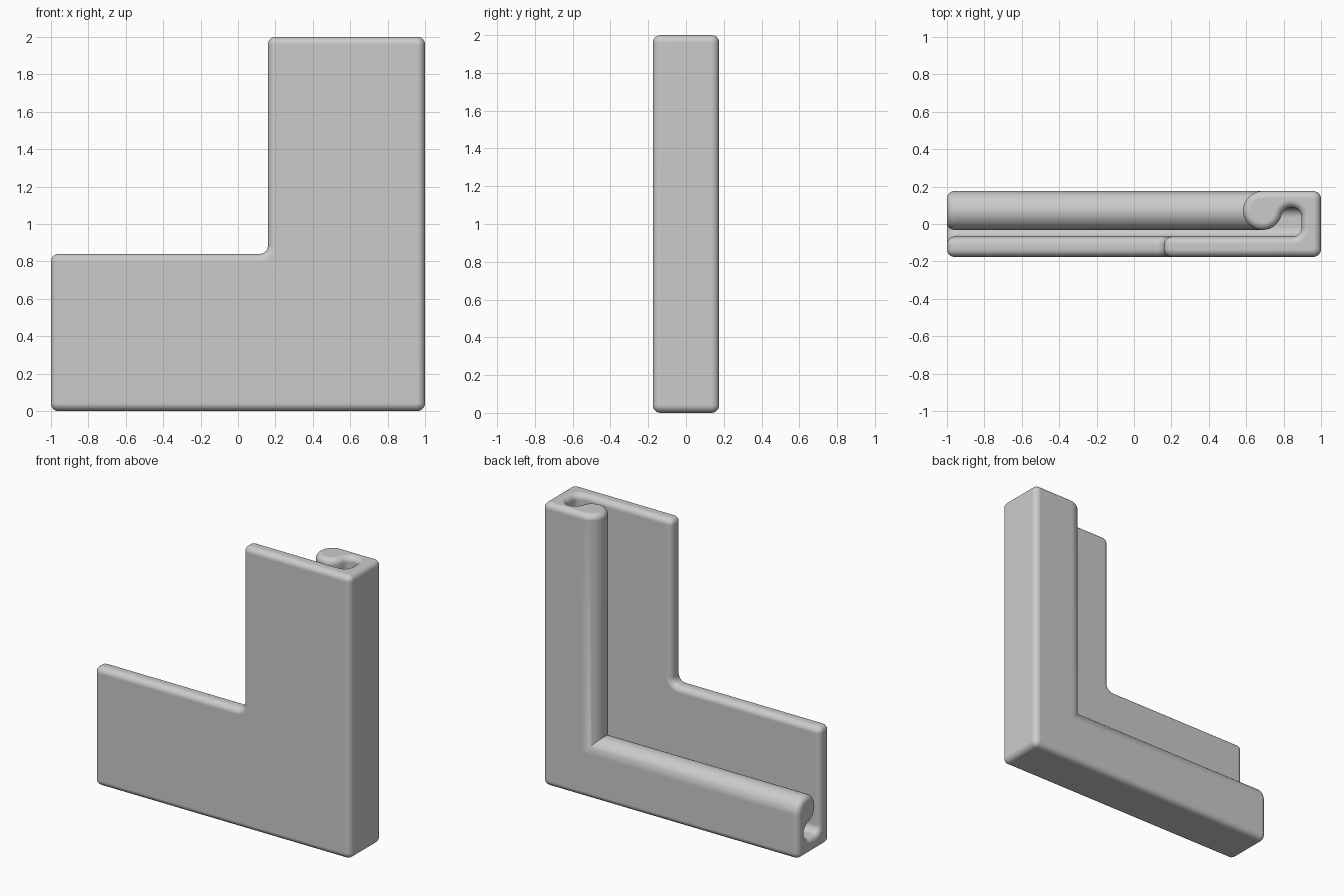
import bpy
import bmesh
from math import sin, cos, radians, pi

cube = bpy.data.objects.get("Cube")
if cube:
    bpy.data.objects.remove(cube)

EDGE = 0.04      # rounding of the arm ends
OUTER = 0.042    # rounding of the outer corner
INNER = 0.885    # centre depth of the plate's inner fillet
STEPS = 6


def arc(cd, cy, r, a0, a1, n=6):
    """Points with outward normals; a falling angle makes a hollow arc."""
    side = 1 if a1 > a0 else -1
    out = []
    for i in range(n + 1):
        a = radians(a0 + (a1 - a0) * i / n)
        out.append((cd + r * cos(a), cy + r * sin(a), side * cos(a), side * sin(a)))
    return out


# Clip cross-section: depth from the outer edge, and y
profile = (
    arc(0.042, -0.134, 0.042, 180, 270)
    + arc(0.798, -0.134, 0.042, 270, 360)        # front plate rim
    + arc(0.798, -0.110, 0.042, 0, 90)
    + arc(0.154, -0.018, 0.050, 270, 180, 8)     # slot floor
    + arc(0.159, 0.034, 0.055, 180, 14, 14)      # slot roof
    + arc(0.313, 0.072, 0.104, 194, 450, 28)     # rolled bead
    + arc(0.042, 0.134, 0.042, 90, 180)
)


def end_ring(k, vertical):
    """One ring of the rounded end of an arm."""
    a = k / STEPS * pi / 2
    inset, s = EDGE * (1 - sin(a)), -1 + EDGE * (1 - cos(a))
    ring = []
    for d, y, nd, ny in profile:
        d, y = d - inset * nd, y - inset * ny
        ring.append((1 - d, y, 1 - s) if vertical else (s, y, d))
    return ring


def corner_ring(k):
    """One ring of the turn: rounded outside, mitred bead, filleted plate."""
    a = k / STEPS * pi / 2
    ring = []
    for d, y, _, _ in profile:
        c = OUTER if d < OUTER else INNER if d > 0.7 else d
        ring.append((1 - c + (c - d) * sin(a), y, c - (c - d) * cos(a)))
    return ring


rings = [end_ring(k, False) for k in range(STEPS + 1)]
rings += [corner_ring(k) for k in range(STEPS + 1)]
rings += [end_ring(k, True) for k in reversed(range(STEPS + 1))]

# Skin the rings and cap both ends
bm = bmesh.new()
loops = [[bm.verts.new(p) for p in ring] for ring in rings]
n = len(profile)
for a, b in zip(loops, loops[1:]):
    for i in range(n):
        j = (i + 1) % n
        bm.faces.new((a[i], a[j], b[j], b[i]))
bm.faces.new(loops[0])
bm.faces.new(loops[-1])
bmesh.ops.remove_doubles(bm, verts=bm.verts, dist=0.0002)
bmesh.ops.recalc_face_normals(bm, faces=bm.faces)

mesh = bpy.data.meshes.new("corner_clip")
bm.to_mesh(mesh)
bm.free()
clip = bpy.data.objects.new("corner_clip", mesh)
bpy.context.collection.objects.link(clip)

grey = bpy.data.materials.new("light_grey")
grey.use_nodes = True
colour = (0.6, 0.6, 0.6, 1)
grey.diffuse_color = colour
grey.node_tree.nodes["Principled BSDF"].inputs["Base Color"].default_value = colour
mesh.materials.append(grey)

# Smooth rounded edges while the broad faces stay flat
bpy.ops.object.select_all(action="DESELECT")
clip.select_set(True)
bpy.context.view_layer.objects.active = clip
bpy.ops.object.shade_smooth_by_angle(angle=radians(35))
weighted = clip.modifiers.new("flat_face_normals", "WEIGHTED_NORMAL")
weighted.keep_sharp = True
